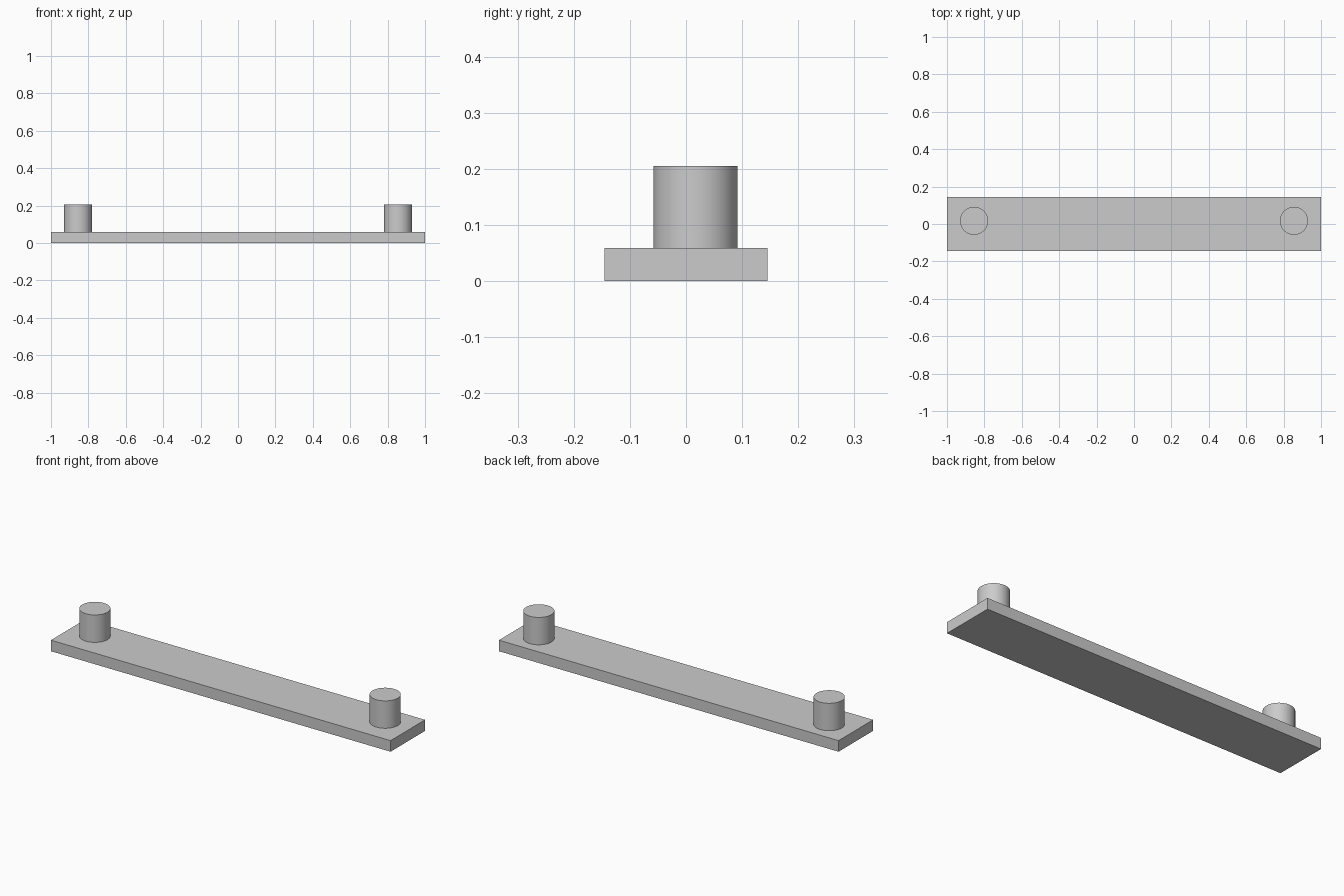
import bpy, math

if "Cube" in bpy.data.objects:
    bpy.data.objects.remove(bpy.data.objects["Cube"])

PLATE_TOP = 0.059
PEG_TOP = 0.205

grey = bpy.data.materials.new("light_grey")
grey.diffuse_color = (0.6, 0.6, 0.6, 1)
grey.use_nodes = True
grey.node_tree.nodes["Principled BSDF"].inputs["Base Color"].default_value = grey.diffuse_color

# Flat base plate
bpy.ops.mesh.primitive_cube_add(size=1, location=(0, 0, PLATE_TOP / 2))
plate = bpy.context.object
plate.name = "base_plate"
plate.scale = (2, 0.29, PLATE_TOP)
bpy.ops.object.transform_apply(location=False, rotation=False, scale=True)
plate.data.materials.append(grey)

# Round pegs near both ends, set slightly towards the back
for name, x in (("left_peg", -0.855), ("right_peg", 0.855)):
    bpy.ops.mesh.primitive_cylinder_add(
        vertices=64, radius=0.075, depth=PEG_TOP - PLATE_TOP,
        location=(x, 0.017, (PEG_TOP + PLATE_TOP) / 2))
    peg = bpy.context.object
    peg.name = name
    peg.data.materials.append(grey)
    bpy.ops.object.shade_smooth_by_angle(angle=math.radians(30))
